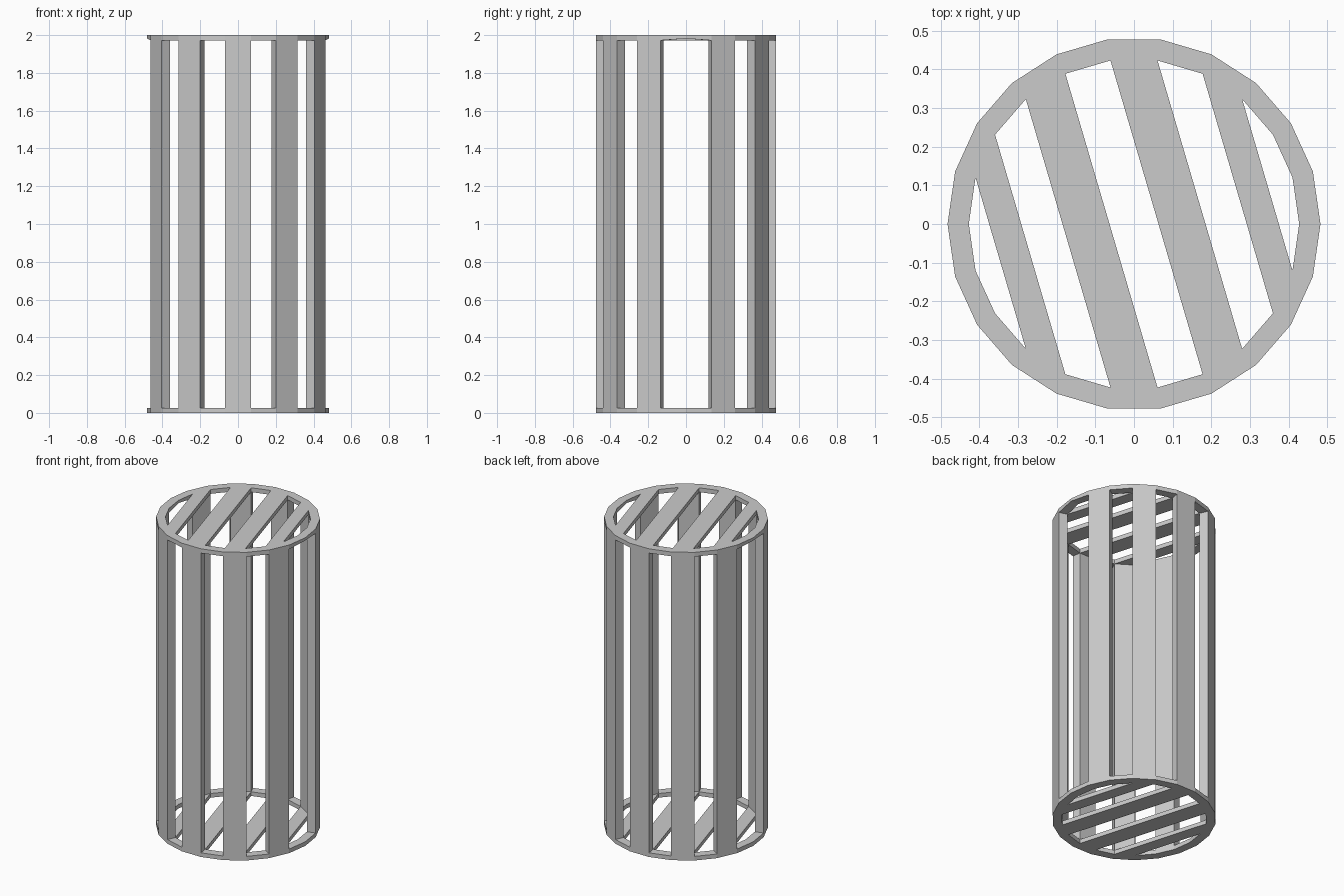
import bpy, bmesh, math

if "Cube" in bpy.data.objects:
    bpy.data.objects.remove(bpy.data.objects["Cube"])

N = 22                                   # sides of the drum
R_OUT, R_IN = 0.482, 0.427
LEVELS = (0.0, 0.027, 1.972, 2.0)
BARS = {1, 3, 5, 7, 9, 12, 14, 16, 18, 20}   # wall facets that are solid
SLATS = [(10, 9, 15, 14), (8, 7, 17, 16), (6, 5, 19, 18), (4, 3, 21, 20)]
HOLES = [(10, 11, 12, 13, 14), (8, 9, 15, 16), (6, 7, 17, 18),
         (4, 5, 19, 20), (3, 2, 1, 0, 21)]

bm = bmesh.new()


def ring(radius, level):
    verts = []
    for k in range(N):
        a = 2 * math.pi * k / N
        z = LEVELS[level]
        if level == 2 and k in (0, 11):  # wide side openings rise slightly
            z += 0.01
        verts.append(bm.verts.new((radius * math.cos(a), radius * math.sin(a), z)))
    return verts


outer = [ring(R_OUT, l) for l in range(4)]
inner = [ring(R_IN, l) for l in range(4)]


def wall(rings, a, b, lo, hi):
    bm.faces.new((rings[lo][a], rings[lo][b], rings[hi][b], rings[hi][a]))


def flat(level, k):
    j = (k + 1) % N
    bm.faces.new((outer[level][k], outer[level][j], inner[level][j], inner[level][k]))


# end rims and upright bars
for k in range(N):
    j = (k + 1) % N
    flat(0, k)
    flat(3, k)
    wall(outer, k, j, 0, 1)
    wall(outer, k, j, 2, 3)
    if k in BARS:
        wall(outer, k, j, 1, 2)
        wall(inner, k, j, 1, 2)
        for e in (k, j):
            bm.faces.new((outer[1][e], inner[1][e], inner[2][e], outer[2][e]))
    else:
        flat(1, k)
        flat(2, k)

# diagonal slats across both ends
for s in SLATS:
    for level in range(4):
        bm.faces.new([inner[level][k] for k in s])

# walls of the slots, and the rim behind them
for h in HOLES:
    for a, b in zip(h, h[1:] + h[:1]):
        wall(inner, a, b, 0, 1)
        wall(inner, a, b, 2, 3)

bmesh.ops.recalc_face_normals(bm, faces=bm.faces[:])
mesh = bpy.data.meshes.new("barred_drum")
bm.to_mesh(mesh)
bm.free()
bpy.context.collection.objects.link(bpy.data.objects.new("barred_drum", mesh))
